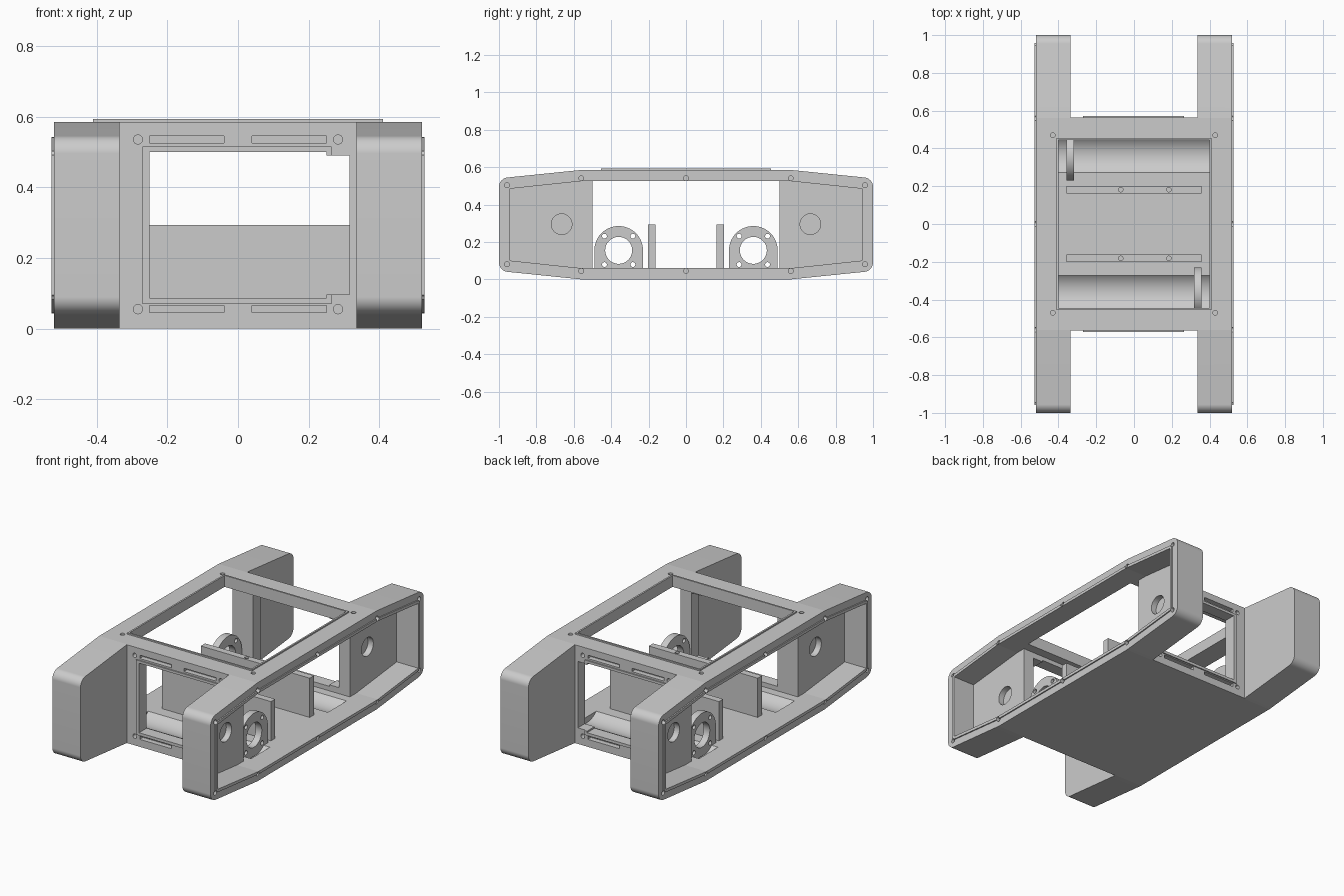
import bpy, bmesh, math
from mathutils import Matrix

cube = bpy.data.objects.get("Cube")
if cube:
    bpy.data.objects.remove(cube)

grey = bpy.data.materials.new("plain grey")
grey.use_nodes = True
colour = (0.6, 0.6, 0.6, 1)
grey.diffuse_color = colour
grey.node_tree.nodes["Principled BSDF"].inputs["Base Color"].default_value = colour

MID = 0.2925      # middle height of the hull
SHELL = 0.06      # hull thickness
WALL_IN, WALL_OUT = 0.5, 0.565
ARM = 0.335       # inner side of the arms


def finish(name, bm):
    bmesh.ops.recalc_face_normals(bm, faces=bm.faces)
    mesh = bpy.data.meshes.new(name)
    bm.to_mesh(mesh)
    bm.free()
    mesh.materials.append(grey)
    ob = bpy.data.objects.new(name, mesh)
    bpy.context.collection.objects.link(ob)
    return ob


def box(name, x0, x1, y0, y1, z0, z1):
    bm = bmesh.new()
    bmesh.ops.create_cube(bm, size=1)
    bmesh.ops.scale(bm, vec=(x1 - x0, y1 - y0, z1 - z0), verts=bm.verts)
    bmesh.ops.translate(bm, vec=((x0 + x1) / 2, (y0 + y1) / 2, (z0 + z1) / 2), verts=bm.verts)
    return finish(name, bm)


def rod(name, centre, radius, length, axis, sides=24):
    bm = bmesh.new()
    bmesh.ops.create_cone(bm, cap_ends=True, segments=sides, radius1=radius, radius2=radius, depth=length)
    turn = {"x": Matrix.Rotation(math.pi / 2, 3, "Y"), "y": Matrix.Rotation(math.pi / 2, 3, "X"),
            "z": Matrix.Identity(3)}[axis]
    bmesh.ops.rotate(bm, matrix=turn, verts=bm.verts)
    bmesh.ops.translate(bm, vec=centre, verts=bm.verts)
    return finish(name, bm)


def extrude_x(name, points, x0, x1, round_corners=0):
    """Extrude a (y, z) outline along x, optionally rounding the end corners."""
    bm = bmesh.new()
    rings = [[bm.verts.new((x, y, z)) for y, z in points] for x in (x0, x1)]
    for ring in rings:
        bm.faces.new(ring)
    for i in range(len(points)):
        bm.faces.new((rings[0][i - 1], rings[0][i], rings[1][i], rings[1][i - 1]))
    bmesh.ops.recalc_face_normals(bm, faces=bm.faces)
    if round_corners:
        far = max(y for y, z in points) - 0.001
        ends = [e for e in bm.edges if all(abs(v.co.y) > far for v in e.verts)
                and e.verts[0].co.x != e.verts[1].co.x]
        bmesh.ops.bevel(bm, geom=ends, offset=round_corners, segments=20, profile=0.5, affect="EDGES")
    return finish(name, bm)


def hull_outline(inset):
    mid, end = MID - inset, MID - 0.045 - inset * 0.92
    half = [(1 - inset, end), (0.56, mid)]
    upper = half + [(-y, z) for y, z in reversed(half)]
    return [(y, MID + z) for y, z in upper] + [(y, MID - z) for y, z in reversed(upper)]


def cut(targets, cutter):
    cutter.hide_render = True
    for ob in targets:
        mod = ob.modifiers.new("cut", "BOOLEAN")
        mod.operation = "DIFFERENCE"
        mod.solver = "EXACT"
        mod.object = cutter
        bpy.context.view_layer.objects.active = ob
        bpy.ops.object.modifier_apply(modifier=mod.name)
    bpy.data.objects.remove(cutter)


parts = []

# Hull: a tapered tube open at both sides, notched front and back
hull = extrude_x("hull", hull_outline(0), -0.52, 0.52, 0.045)
cut([hull], extrude_x("cavity", hull_outline(SHELL), -0.6, 0.6))
for s in (-1, 1):
    ys = sorted((s * WALL_OUT, s * 1.2))
    cut([hull], box("notch", -ARM, ARM, *ys, -0.1, 0.8))
cut([hull], box("top_opening", -0.4, 0.4, -0.445, 0.445, 0.5, 0.7))
parts.append(hull)

# Raised seal around the top opening
top_rim = box("top_rim", -0.41, 0.41, -0.455, 0.455, 2 * MID, 0.593)
cut([top_rim], box("rim_hole", -0.4, 0.4, -0.445, 0.445, 0.5, 0.7))
parts.append(top_rim)
for x in (-0.43, 0.43):
    for y in (-0.47, 0.47):
        cut([hull], rod("screw_hole", (x, y, 0.585), 0.013, 0.06, "z"))

# Troughs in the floor for the motors
for y in (-0.36, 0.36):
    cut([hull], rod("trough", (0, y, 0.155), 0.13, 0.8, "x", 96))

for s, side in ((1, "left"), (-1, "right")):
    # Raised seal around each side opening
    x0, x1 = sorted((s * 0.52, s * 0.527))
    rim = extrude_x(side + "_rim", hull_outline(0.043), x0, x1)
    cut([rim], extrude_x("rim_hole", hull_outline(SHELL), -0.6, 0.6))
    parts.append(rim)
    # Screw holes on the side faces
    for y, h in ((-0.957, 0.211), (-0.56, 0.248), (0, 0.248), (0.56, 0.248), (0.957, 0.211)):
        for up in (-1, 1):
            cut([hull, rim], rod("screw_hole", (s * 0.52, y, MID + up * h), 0.013, 0.06, "x"))
    # Inner walls of the arms, with a blind round pocket in each
    x0, x1 = sorted((s * ARM, s * 0.385))
    wall = extrude_x(side + "_arm_walls", hull_outline(SHELL), x0, x1)
    cut([wall], box("gap", -0.6, 0.6, -WALL_IN, WALL_IN, -0.1, 0.8))
    for y in (-0.665, 0.665):
        cut([wall], rod("pocket", (s * 0.385, y, 0.295), 0.055, 0.07, "x", 96))
    parts.append(wall)

for s, end in ((-1, "front"), (1, "back")):
    # End wall with its window, raised seal, slots and screw holes
    wall = box(end + "_wall", -ARM, ARM, *sorted((s * WALL_IN, s * WALL_OUT)), SHELL, 2 * MID - SHELL)
    rim = box(end + "_rim", -0.27, 0.265, *sorted((s * WALL_OUT, s * 0.572)), 0.07, 0.515)
    ys = sorted((s * 0.4, s * 0.7))
    cut([wall, rim], box("window", -0.25, 0.25, *ys, 0.087, 0.5))
    cut([wall, rim], box("window_step", 0, 0.315, *ys, 0.096, 0.49))
    for z in (0.055, 0.535):
        for x in (-0.145, 0.145):
            depth = sorted((s * 0.535, s * 0.6))
            cut([hull, wall], box("slot", x - 0.105, x + 0.105, *depth, z - 0.01, z + 0.01))
        for x in (-0.283, 0.283):
            cut([hull, wall], rod("screw_hole", (x, s * WALL_OUT, z), 0.013, 0.06, "y"))
    parts += [wall, rim]

    # Motor mount: an arched plate with a bore and four screw holes
    y, z, r = s * 0.36, 0.155, 0.13
    arch = [(y + r * math.cos(a * math.pi / 48), z + r * math.sin(a * math.pi / 48)) for a in range(49)]
    arch += [(y - r, 0.03), (y + r, 0.03)]
    x = -s * 0.338
    mount = extrude_x(end + "_motor_mount", arch, x - 0.02, x + 0.02)
    cut([mount], rod("bore", (x, y, z), 0.072, 0.1, "x", 96))
    for dy in (-0.076, 0.076):
        for dz in (-0.076, 0.076):
            cut([mount], rod("screw_hole", (x, y + dy, z + dz), 0.013, 0.1, "x"))
    parts.append(mount)

    # Upright divider with two screw holes on top
    y = s * 0.182
    divider = box(end + "_divider", -0.358, 0.358, y - 0.02, y + 0.02, SHELL, 0.293)
    for x in (-0.07, 0.185):
        cut([divider], rod("screw_hole", (x, y, 0.293), 0.012, 0.08, "z"))
    parts.append(divider)

# Smooth the finely stepped rounds only
for ob in parts:
    bpy.ops.object.select_all(action="DESELECT")
    ob.select_set(True)
    bpy.context.view_layer.objects.active = ob
    bpy.ops.object.shade_smooth_by_angle(angle=math.radians(5))
